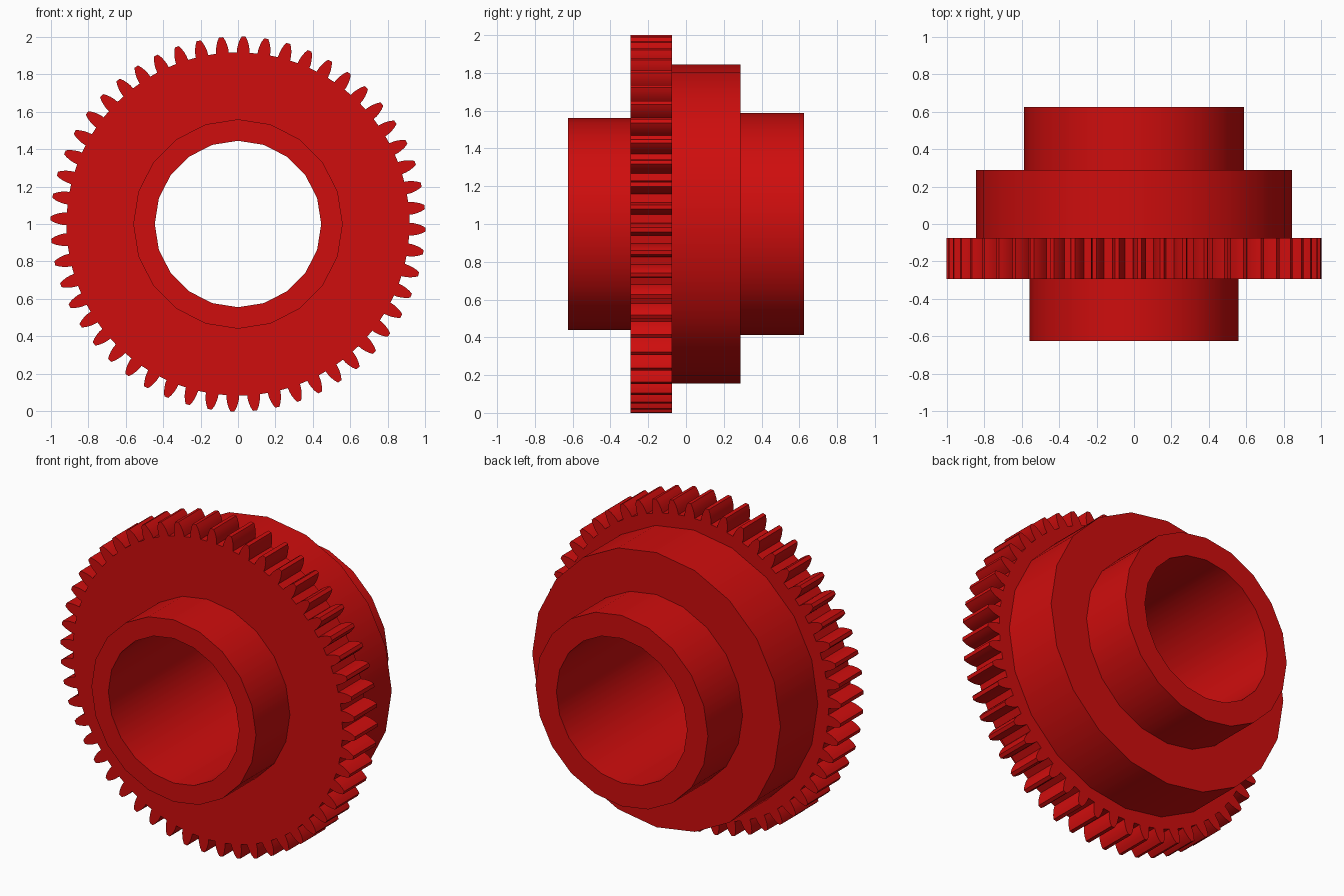
import bpy, bmesh, math

cube = bpy.data.objects.get("Cube")
if cube:
    bpy.data.objects.remove(cube, do_unlink=True)

# Single red finish
red = bpy.data.materials.new("red")
red.use_nodes = True
colour = (0.62, 0.004, 0.004, 1.0)
red.diffuse_color = colour
red.node_tree.nodes["Principled BSDF"].inputs["Base Color"].default_value = colour


def polar(r, angle, y):
    """Point on the wheel: angle runs clockwise from the top, axis along y."""
    return (r * math.sin(angle), y, 1 + r * math.cos(angle))


def finish(bm, name):
    bmesh.ops.remove_doubles(bm, verts=bm.verts, dist=1e-5)
    bmesh.ops.recalc_face_normals(bm, faces=bm.faces)
    mesh = bpy.data.meshes.new(name)
    bm.to_mesh(mesh)
    bm.free()
    mesh.materials.append(red)
    obj = bpy.data.objects.new(name, mesh)
    bpy.context.collection.objects.link(obj)
    bpy.ops.object.select_all(action='DESELECT')
    obj.select_set(True)
    bpy.context.view_layer.objects.active = obj
    bpy.ops.object.shade_smooth_by_angle(angle=math.radians(30))


# Stepped hub with a through bore: (radius, y) profile turned about the axis
SIDES = 20
profile = [(0.445, -0.625), (0.56, -0.625), (0.56, -0.075), (0.845, -0.075),
           (0.845, 0.288), (0.587, 0.288), (0.587, 0.625), (0.445, 0.625)]
bm = bmesh.new()
rings = [[bm.verts.new(polar(r, math.tau * i / SIDES, y)) for r, y in profile]
         for i in range(SIDES)]
for i in range(SIDES):
    a, b = rings[i], rings[(i + 1) % SIDES]
    for j in range(len(profile)):
        k = (j + 1) % len(profile)
        bm.faces.new((a[j], a[k], b[k], b[j]))
finish(bm, "stepped_hub")

# Toothed ring: one flat sector repeated, then extruded to thickness
TEETH = 52
PITCH = math.tau / TEETH
FRONT, BACK = -0.295, -0.075
INNER, ROOT = 0.5, 0.917
flank = [(ROOT, 0.034), (0.94, 0.0325), (0.962, 0.028), (0.983, 0.021), (1.002, 0.011)]
bm = bmesh.new()
for t in range(TEETH):
    mid = (t + 0.25) * PITCH
    half = flank[0][1] / ROOT
    left = [polar(r, mid - w / r, FRONT) for r, w in flank]
    right = [polar(r, mid + w / r, FRONT) for r, w in flank]
    in_l, in_r = polar(INNER, mid - half, FRONT), polar(INNER, mid + half, FRONT)
    next_in = polar(INNER, mid + PITCH - half, FRONT)
    next_root = polar(ROOT, mid + PITCH - half, FRONT)
    for loop in (left + right[::-1],                      # tooth
                 [in_l, left[0], right[0], in_r],         # web under the tooth
                 [in_r, right[0], next_root, next_in]):   # web under the gap
        bm.faces.new([bm.verts.new(p) for p in loop])
bmesh.ops.remove_doubles(bm, verts=bm.verts, dist=1e-5)
ext = bmesh.ops.extrude_face_region(bm, geom=bm.faces[:], use_keep_orig=True)
moved = [v for v in ext["geom"] if isinstance(v, bmesh.types.BMVert)]
bmesh.ops.translate(bm, verts=moved, vec=(0, BACK - FRONT, 0))
finish(bm, "toothed_ring")
